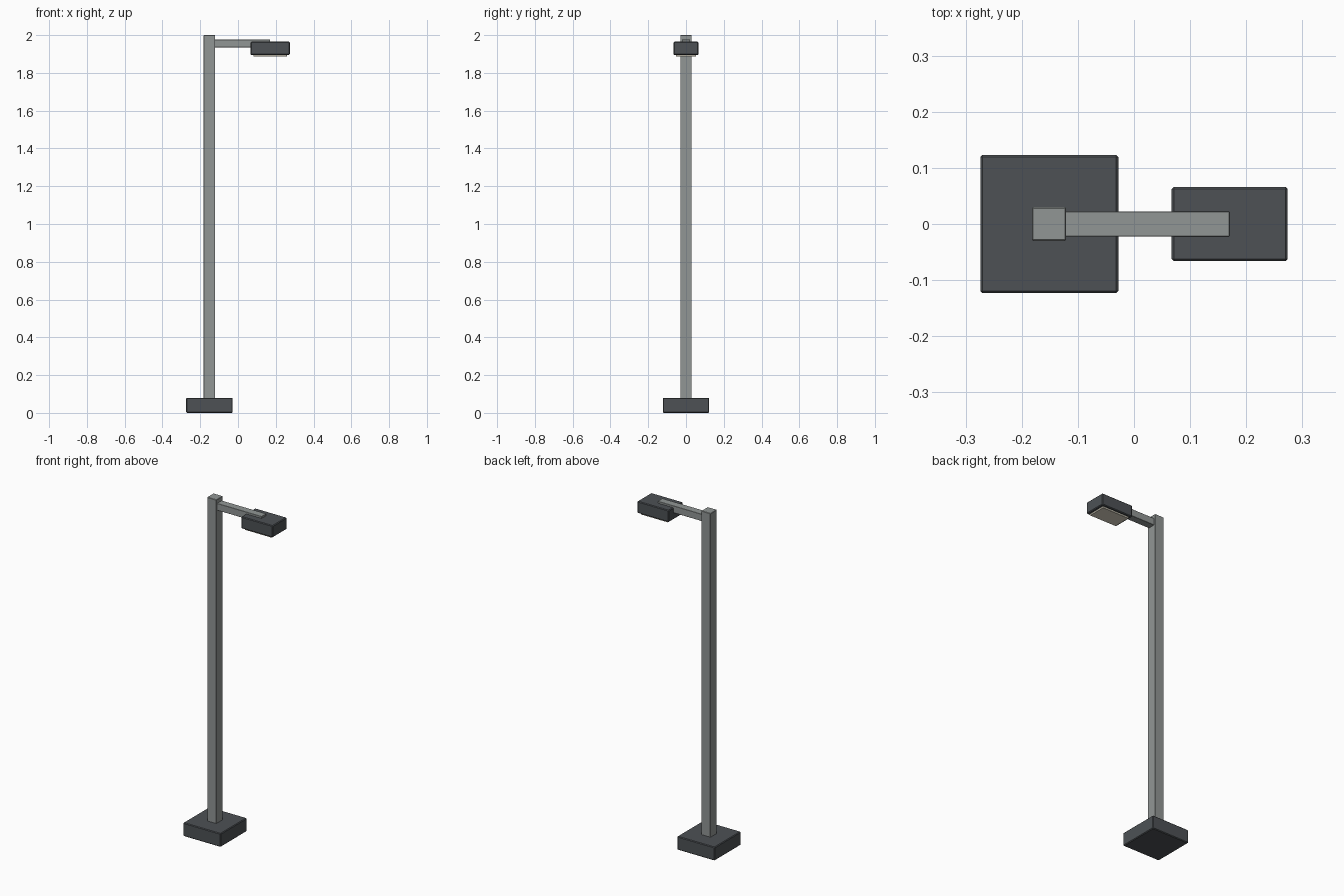
import bpy
import bmesh
from mathutils import Vector

cube = bpy.data.objects.get("Cube")
if cube:
    bpy.data.objects.remove(cube, do_unlink=True)


def material(name, rgb):
    mat = bpy.data.materials.new(name)
    mat.use_nodes = True
    mat.diffuse_color = (*rgb, 1)
    mat.node_tree.nodes["Principled BSDF"].inputs["Base Color"].default_value = (*rgb, 1)
    return mat


def box(name, low, high, mat, bevel):
    """Box between two corners with narrow chamfered edges."""
    low, high = Vector(low), Vector(high)
    bm = bmesh.new()
    bmesh.ops.create_cube(bm, size=1)
    for v in bm.verts:
        v.co = (low + high) / 2 + v.co * (high - low)
    bmesh.ops.bevel(bm, geom=bm.edges[:], offset=bevel, segments=1, affect="EDGES")
    mesh = bpy.data.meshes.new(name)
    bm.to_mesh(mesh)
    bm.free()
    mesh.materials.append(mat)
    obj = bpy.data.objects.new(name, mesh)
    bpy.context.collection.objects.link(obj)
    return obj


charcoal = material("charcoal", (0.075, 0.083, 0.091))
steel = material("grey_steel", (0.285, 0.305, 0.3))
lens = material("warm_lens", (0.72, 0.68, 0.56))

# Foot and mast
box("base", (-0.274, -0.123, 0), (-0.028, 0.123, 0.08), charcoal, 0.004)
box("post", (-0.182, -0.03, 0.07), (-0.121, 0.03, 2), steel, 0.002)

# Arm reaching over the lamp head
box("arm", (-0.13, -0.022, 1.935), (0.17, 0.022, 1.976), steel, 0.001)

# Lamp head with its diffuser underneath
box("lamp_head", (0.067, -0.066, 1.895), (0.274, 0.066, 1.965), charcoal, 0.004)
box("lamp_lens", (0.082, -0.054, 1.886), (0.259, 0.054, 1.9), lens, 0.001)
